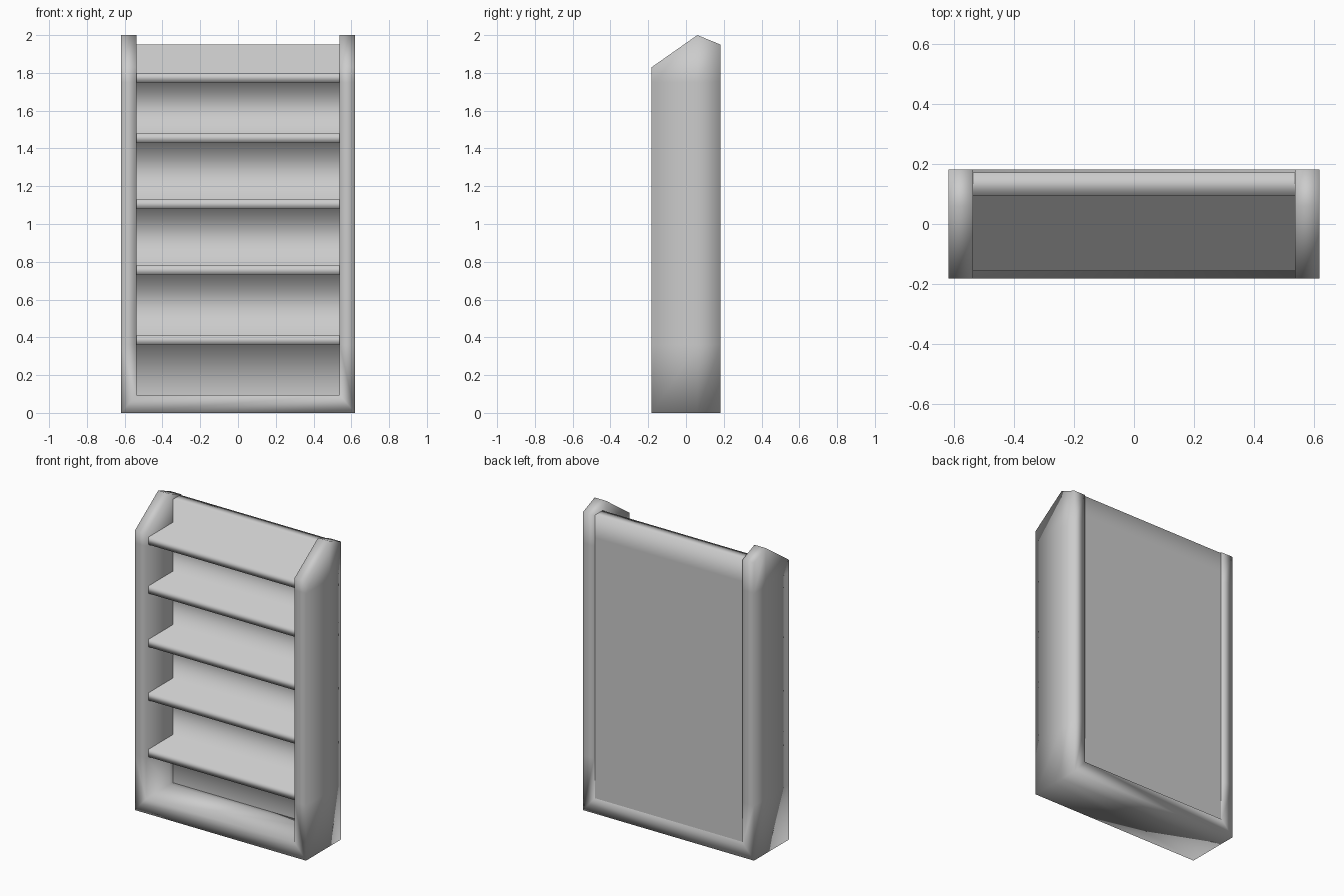
import bpy, bmesh

if "Cube" in bpy.data.objects:
    bpy.data.objects.remove(bpy.data.objects["Cube"])

W, WI = 0.62, 0.538            # outer and inner half widths
FLOOR = 0.095                  # top of the bottom board
SHELVES = [(0.36, 0.41), (0.73, 0.78), (1.08, 1.13), (1.43, 1.48), (1.75, 1.80)]
TOP = [(-0.182, 1.83), (0.06, 2.0), (0.182, 1.95)]   # slanted top: depth, height


def finish(name, bm):
    bmesh.ops.recalc_face_normals(bm, faces=bm.faces)
    for f in bm.faces:
        f.smooth = True
    me = bpy.data.meshes.new(name)
    bm.to_mesh(me)
    bm.free()
    ob = bpy.data.objects.new(name, me)
    bpy.context.collection.objects.link(ob)
    return ob


# U-shaped frame: two sides and the bottom board in one smooth shell
bm = bmesh.new()


def u_path(half, y, bottom, top):
    up = [bottom] + [s[0] for s in SHELVES] + [top]
    pts = [(-half, y, z) for z in reversed(up)] + [(half, y, z) for z in up]
    return [bm.verts.new(p) for p in pts]


outer = [u_path(W, y, 0, t) for y, t in TOP]
inner = [u_path(WI, y, FLOOR, t) for y, t in TOP]


def bridge(a, b):
    for i in range(len(a) - 1):
        bm.faces.new((a[i], a[i + 1], b[i + 1], b[i]))


for j in range(2):
    bridge(outer[j], outer[j + 1])
    bridge(inner[j], inner[j + 1])
    for e in (0, -1):          # slanted tops
        bm.faces.new((outer[j][e], outer[j + 1][e], inner[j + 1][e], inner[j][e]))
for j in (0, 2):               # front and back rims
    bridge(outer[j], inner[j])
finish("frame", bm)

# Back board and shelves: one comb profile stretched between the sides
BACK, FACE, LIP, HEAD = 0.172, 0.095, -0.157, 1.95
profile = [(BACK, FLOOR)] + [(BACK, s[1]) for s in SHELVES] + [(BACK, HEAD), (FACE, HEAD)]
for lo, hi in reversed(SHELVES):
    profile += [(FACE, hi), (LIP, hi), (LIP, lo), (FACE, lo)]
profile.append((FACE, FLOOR))
bm = bmesh.new()
left = [bm.verts.new((-WI, y, z)) for y, z in profile]
right = [bm.verts.new((WI, y, z)) for y, z in profile]
for i in range(len(profile) - 1):
    bm.faces.new((left[i], left[i + 1], right[i + 1], right[i]))
finish("back_and_shelves", bm)
